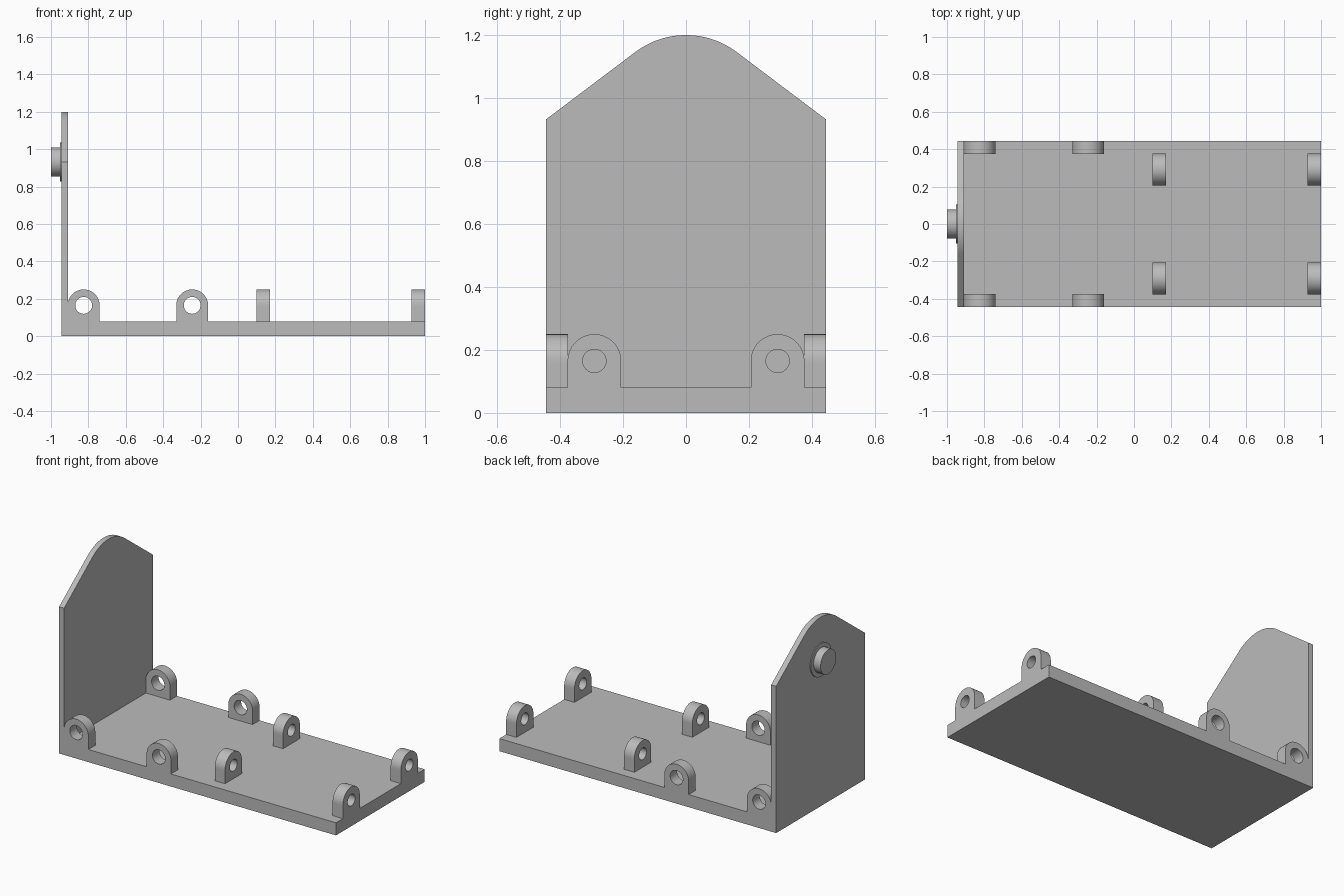
import bpy, bmesh, math
from math import sin, cos, pi
from mathutils import Matrix

cube = bpy.data.objects.get("Cube")
if cube:
    bpy.data.objects.remove(cube, do_unlink=True)

grey = bpy.data.materials.new("plain grey")
grey.use_nodes = True
colour = (0.5, 0.5, 0.5, 1)
grey.diffuse_color = colour
grey.node_tree.nodes["Principled BSDF"].inputs["Base Color"].default_value = colour

HALF = 0.445      # half width of the bracket
BACK = -0.945     # outer face of the upright
FLOOR = 0.08      # top of the base
PIVOT = 0.932     # height of the peg axis
LUG = 0.085       # outer radius of a lug


def finish(bm, name):
    bmesh.ops.recalc_face_normals(bm, faces=bm.faces)
    mesh = bpy.data.meshes.new(name)
    bm.to_mesh(mesh)
    bm.free()
    mesh.materials.append(grey)
    obj = bpy.data.objects.new(name, mesh)
    bpy.context.collection.objects.link(obj)
    bpy.ops.object.select_all(action='DESELECT')
    obj.select_set(True)
    bpy.context.view_layer.objects.active = obj
    bpy.ops.object.shade_smooth_by_angle(angle=math.radians(30))
    return obj


def plate(name, outline, x0, x1):
    """Extrude a (y, z) outline from x0 to x1."""
    bm = bmesh.new()
    face = bm.faces.new([bm.verts.new((x0, y, z)) for y, z in outline])
    new = bmesh.ops.extrude_face_region(bm, geom=[face])["geom"]
    verts = [v for v in new if isinstance(v, bmesh.types.BMVert)]
    bmesh.ops.translate(bm, verts=verts, vec=(x1 - x0, 0, 0))
    return finish(bm, name)


def circle(radius, z, n=64):
    return [(radius * cos(2 * pi * i / n), z + radius * sin(2 * pi * i / n))
            for i in range(n)]


def lug(name, centre, thickness, hole, turn):
    """Arched eye: round above its centre, square below, with a through hole."""
    bm = bmesh.new()
    n = 64
    rings = []
    for side in (-thickness / 2, thickness / 2):
        for outer in (True, False):
            ring = []
            for i in range(n):
                c, s = cos(2 * pi * i / n), sin(2 * pi * i / n)
                r = hole
                if outer:
                    r = LUG if i <= n // 2 else LUG / max(abs(c), abs(s))
                ring.append(bm.verts.new((r * c, side, r * s)))
            rings.append(ring)
    for a, b in ((0, 1), (1, 3), (3, 2), (2, 0)):
        for i in range(n):
            j = (i + 1) % n
            bm.faces.new((rings[a][i], rings[a][j], rings[b][j], rings[b][i]))
    bm.transform(Matrix.Translation(centre) @ Matrix.Rotation(turn, 4, 'Z'))
    finish(bm, name)


# Base
plate("base", [(-HALF, 0), (HALF, 0), (HALF, FLOOR), (-HALF, FLOOR)], BACK, 1)

# Upright with straight shoulders tangent to a rounded top
top_radius = 0.268
start = math.acos(top_radius / HALF)
arc = [start + (pi - 2 * start) * i / 32 for i in range(33)]
outline = [(-HALF, FLOOR), (HALF, FLOOR), (HALF, PIVOT)]
outline += [(top_radius * cos(a), PIVOT + top_radius * sin(a)) for a in arc]
outline.append((-HALF, PIVOT))
plate("upright", outline, BACK, -0.91)

# Pivot peg and its thin collar
plate("peg_collar", circle(0.105, PIVOT), BACK - 0.006, BACK)
plate("peg", circle(0.078, PIVOT), -1, BACK - 0.006)

# Edge lugs face front and back; inner lugs face along the length
for side, label in ((-1, "right"), (1, "left")):
    for x, place in ((-0.825, "rear"), (-0.245, "middle")):
        lug(f"{place}_edge_lug_{label}", (x, side * (HALF - 0.035), FLOOR + LUG),
            0.07, 0.045, 0)
    for x, place in ((0.136, "middle"), (0.964, "end")):
        lug(f"{place}_cross_lug_{label}", (x, side * 0.291, FLOOR + LUG),
            0.072, 0.037, pi / 2)
